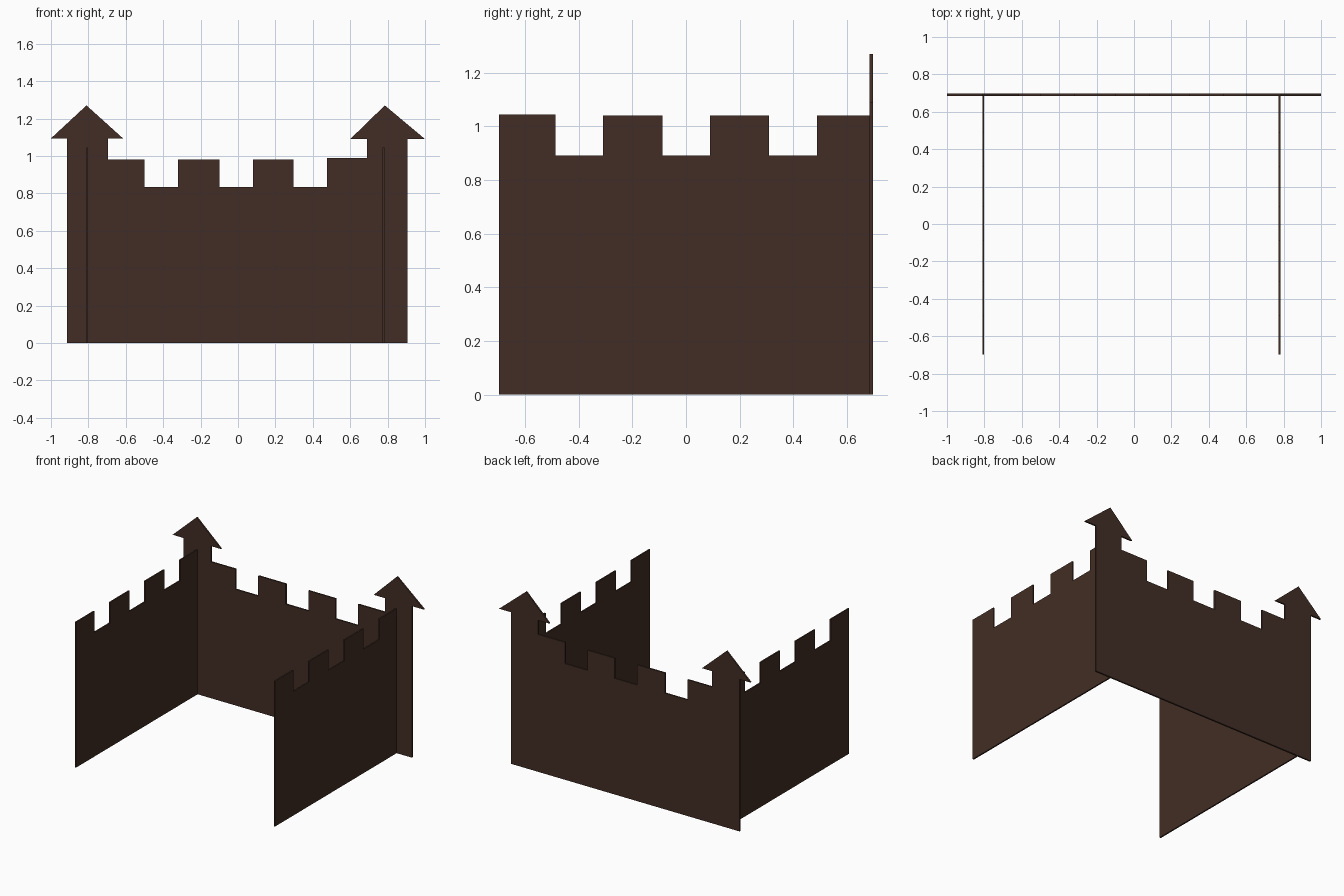
import bpy
import bmesh
from mathutils import Vector

if "Cube" in bpy.data.objects:
    bpy.data.objects.remove(bpy.data.objects["Cube"])

# Single dark wood colour
wood = bpy.data.materials.new("dark brown wood")
wood.use_nodes = True
colour = (0.054, 0.027, 0.018, 1)
wood.diffuse_color = colour
wood.node_tree.nodes["Principled BSDF"].inputs["Base Color"].default_value = colour


def panel(name, outline, origin, along, thickness):
    """Cut a flat board from an outline of (distance along, height) points."""
    along, up = Vector(along), Vector((0, 0, 1))
    normal = along.cross(up)
    start = Vector(origin) - normal * thickness / 2
    bm = bmesh.new()
    face = bm.faces.new([bm.verts.new(start + along * u + up * z) for u, z in outline])
    new = bmesh.ops.extrude_face_region(bm, geom=[face])["geom"]
    bmesh.ops.translate(bm, vec=normal * thickness,
                        verts=[v for v in new if isinstance(v, bmesh.types.BMVert)])
    bmesh.ops.recalc_face_normals(bm, faces=bm.faces)
    mesh = bpy.data.meshes.new(name)
    bm.to_mesh(mesh)
    bm.free()
    mesh.materials.append(wood)
    obj = bpy.data.objects.new(name, mesh)
    bpy.context.collection.objects.link(obj)
    return obj


def battlements(edges, tops, notch):
    """Stepped top edge: merlons between pairs of edges, notches between them."""
    points = []
    for (a, b), top in zip(edges, tops):
        points += [(a, notch), (a, top), (b, top), (b, notch)]
    return points[1:-1]


def tower(left, right, eave_left, eave_right, apex, eave):
    """Shaft sides and pointed roof, listed from left to right."""
    return [(left, eave), (eave_left, eave), (apex, 1.27), (eave_right, eave), (right, eave)]


# Back wall with a pointed tower at each end
crest = battlements([(-0.695, -0.5), (-0.32, -0.1), (0.08, 0.297), (0.475, 0.69)],
                    [0.98, 0.98, 0.98, 0.988], 0.835)
back = ([(-0.914, 0)] + tower(-0.914, -0.695, -1.0, -0.615, -0.81, 1.094) + crest
        + tower(0.69, 0.905, 0.6, 1.0, 0.785, 1.09) + [(0.905, 0)])
panel("back_wall", back, (0, 0.691, 0), (1, 0, 0), 0.012)

# Two battlemented side walls
side = ([(-0.697, 0)]
        + battlements([(-0.697, -0.487), (-0.31, -0.088), (0.09, 0.31), (0.488, 0.69)],
                      [1.045, 1.04, 1.04, 1.04], 0.892)
        + [(0.69, 0)])
for name, x in (("right_wall", -0.806), ("left_wall", 0.778)):
    panel(name, side, (x, 0, 0), (0, 1, 0), 0.01)
